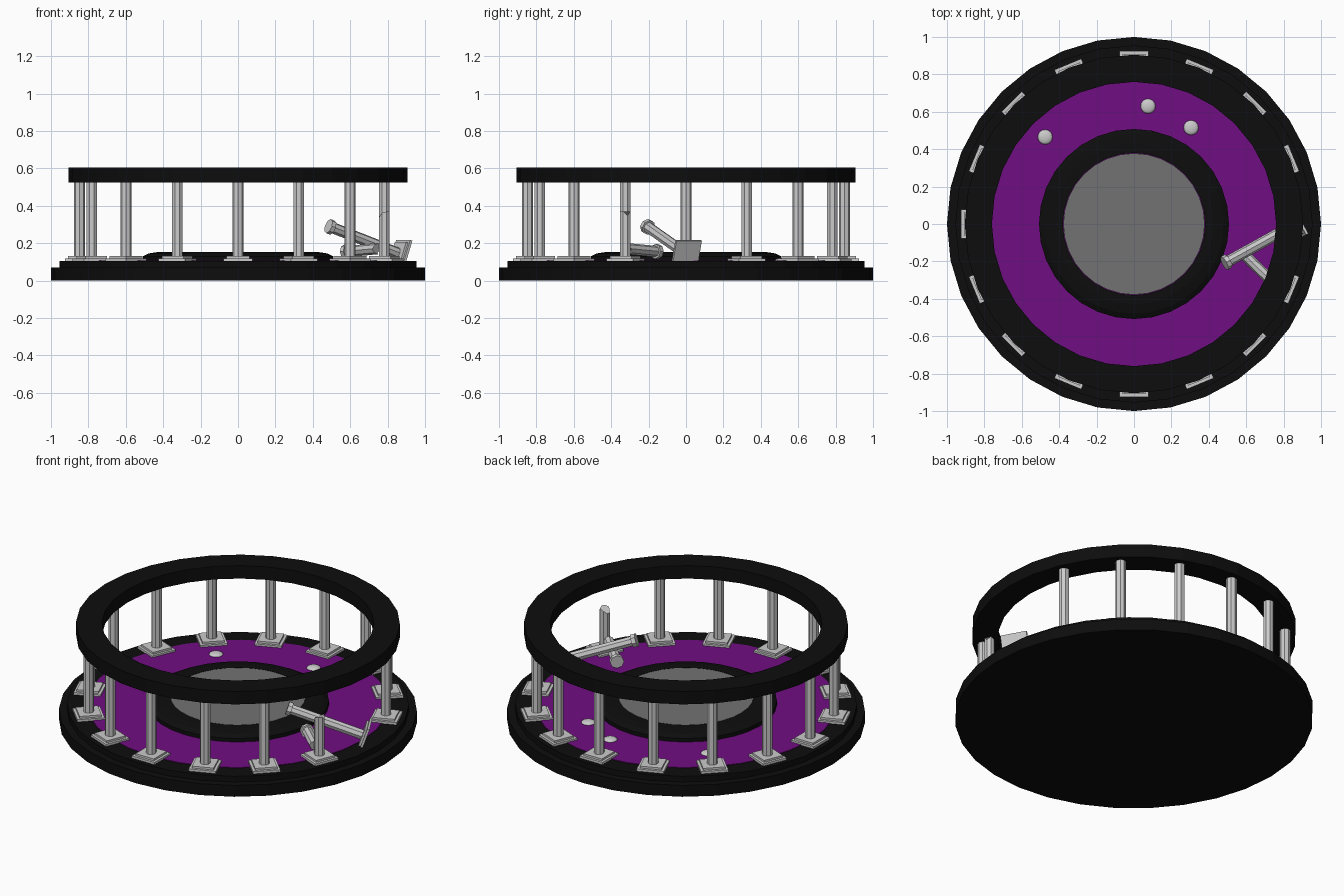
import bpy, bmesh, random
from math import sin, cos, pi, radians
from mathutils import Matrix, Vector

if "Cube" in bpy.data.objects:
    bpy.data.objects.remove(bpy.data.objects["Cube"])

random.seed(4)
SIDES = 32


def material(name, rgb):
    m = bpy.data.materials.new(name)
    m.diffuse_color = (*rgb, 1)
    m.use_nodes = True
    m.node_tree.nodes["Principled BSDF"].inputs["Base Color"].default_value = m.diffuse_color
    return m


BLACK = material("black", (0.004, 0.004, 0.004))
PURPLE = material("purple", (0.16, 0.004, 0.22))
GREY = material("dark grey", (0.17, 0.17, 0.17))


def finish(name, bm, mat=None, matrix=None):
    bmesh.ops.recalc_face_normals(bm, faces=bm.faces)
    me = bpy.data.meshes.new(name)
    bm.to_mesh(me)
    bm.free()
    ob = bpy.data.objects.new(name, me)
    bpy.context.collection.objects.link(ob)
    if mat:
        me.materials.append(mat)
    if matrix:
        ob.matrix_world = matrix
    return ob


def lathe(name, profile, mat, closed=False):
    """Revolve (radius, z) points; open profiles get flat caps at both ends."""
    bm = bmesh.new()
    rings = [[bm.verts.new((r * cos(2 * pi * i / SIDES), r * sin(2 * pi * i / SIDES), z))
              for i in range(SIDES)] for r, z in profile]
    pairs = list(zip(rings, rings[1:]))
    if closed:
        pairs.append((rings[-1], rings[0]))
    else:
        bm.faces.new(rings[0])
        bm.faces.new(rings[-1])
    for a, b in pairs:
        for i in range(SIDES):
            j = (i + 1) % SIDES
            bm.faces.new((a[i], a[j], b[j], b[i]))
    return finish(name, bm, mat)


def add_cylinder(bm, r, z0, z1, jag_low=0, jag_high=0):
    geo = bmesh.ops.create_cone(bm, cap_ends=True, segments=8, radius1=r, radius2=r,
                                depth=z1 - z0,
                                matrix=Matrix.Translation((0, 0, (z0 + z1) / 2)))
    for v in geo["verts"]:
        jag = jag_high if v.co.z > (z0 + z1) / 2 else -jag_low
        v.co.z -= jag * random.random()


def add_slab(bm, w, z0, z1):
    bmesh.ops.create_cube(bm, size=1, matrix=Matrix.Translation((0, 0, (z0 + z1) / 2))
                          @ Matrix.Diagonal((w, w, z1 - z0, 1)))


def column(name, matrix, z0=0, z1=0.45, plinth=True, cap=True, jag_low=0, jag_high=0):
    bm = bmesh.new()
    if plinth:
        add_slab(bm, 0.155, 0, 0.014)
        add_slab(bm, 0.125, 0.014, 0.026)
    add_cylinder(bm, 0.03, z0, z1, jag_low, jag_high)
    if cap:
        add_cylinder(bm, 0.04, z1 - 0.005, z1 + 0.02)
    return finish(name, bm, None, matrix)


def aim(start, end):
    a, b = Vector(start), Vector(end)
    return Matrix.Translation(a) @ (b - a).to_track_quat('Z', 'Y').to_matrix().to_4x4()


# Stepped base, floor and central dais
lathe("base", [(1, 0), (1, 0.07), (0.955, 0.07), (0.955, 0.105)], BLACK)
lathe("floor", [(0.845, 0.09), (0.845, 0.108)], PURPLE)
lathe("dais", [(0.508, 0.1), (0.508, 0.13), (0.48, 0.145), (0.43, 0.153),
               (0.38, 0.153), (0.38, 0.1)], BLACK, closed=True)
lathe("dais_centre", [(0.378, 0.1), (0.378, 0.153)], GREY)

# Ring carried by the columns
lathe("top_ring", [(0.905, 0.525), (0.905, 0.605), (0.76, 0.605), (0.76, 0.525)],
      BLACK, closed=True)

# Standing columns, with one fallen (0) and one snapped (15)
for k in range(1, 16):
    m = Matrix.Rotation(radians(22.5 * k), 4, 'Z') @ Matrix.Translation((0.847, 0, 0.105))
    if k == 15:
        column("broken_column_stump", m, z1=0.265, cap=False, jag_high=0.035)
    else:
        column("column_%d" % k, m)

column("fallen_column", aim((0.873, 0.005, 0.14), (0.475, -0.215, 0.295)))
column("broken_column_top", aim((0.755, -0.325, 0.172), (0.575, -0.15, 0.155)),
       z1=0.235, plinth=False, jag_low=0.035)

# Low round studs on the floor
for i, (x, y) in enumerate([(-0.475, 0.465), (0.075, 0.63), (0.305, 0.515)]):
    bm = bmesh.new()
    bmesh.ops.create_uvsphere(bm, u_segments=16, v_segments=8, radius=0.04)
    for v in bm.verts:
        v.co.z *= 0.35
    stud = finish("floor_stud_%d" % i, bm, None, Matrix.Translation((x, y, 0.108)))
    stud.data.shade_smooth()
